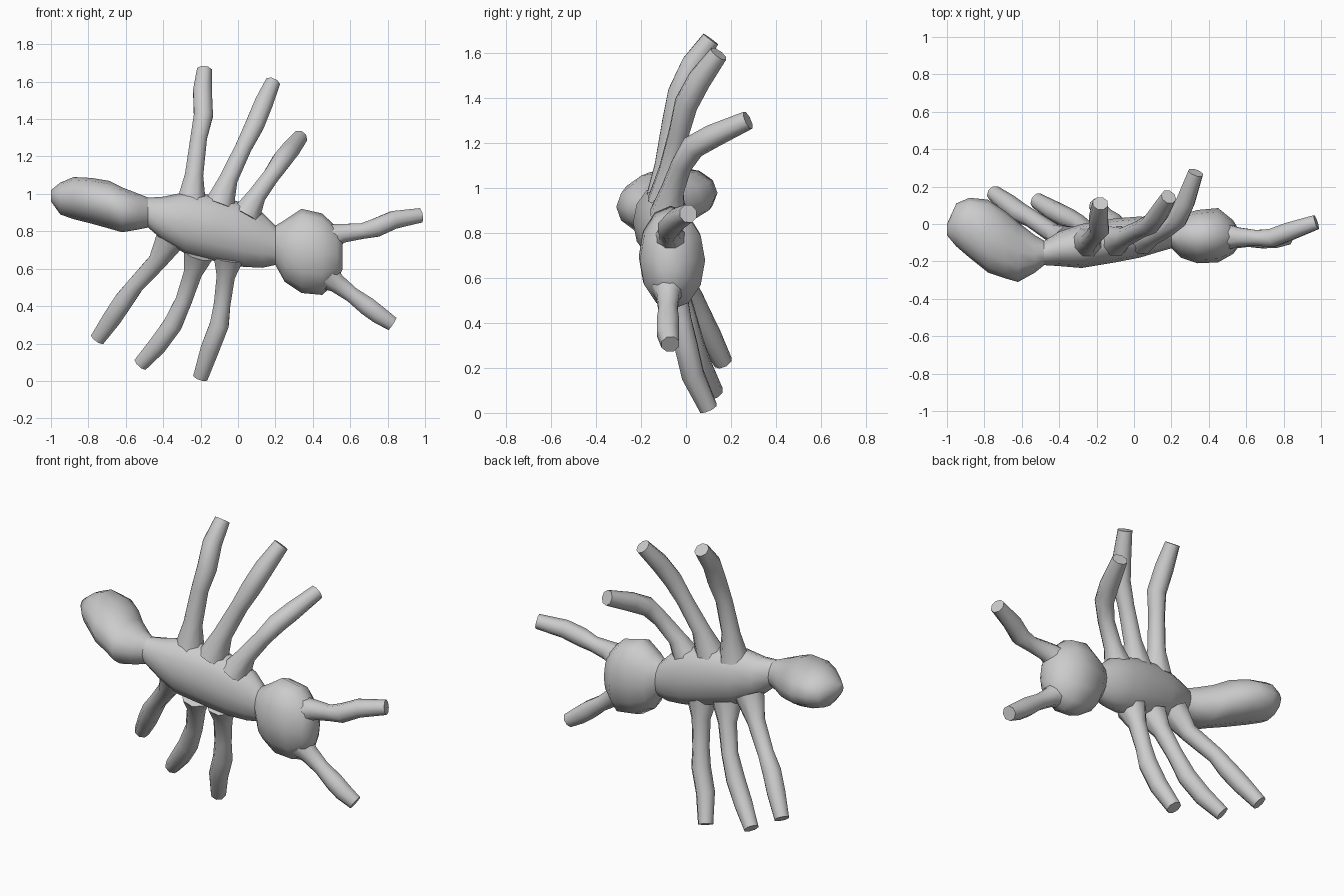
import bpy, bmesh, math
from mathutils import Vector


def loft(name, rings, cap_start=True, cap_end=True, angle=50):
    """Skin a list of equal-sided rings into one smooth object."""
    bm = bmesh.new()
    loops = [[bm.verts.new(p) for p in ring] for ring in rings]
    n = len(loops[0])
    for a, b in zip(loops, loops[1:]):
        for i in range(n):
            j = (i + 1) % n
            bm.faces.new((a[i], a[j], b[j], b[i]))
    if cap_start:
        bm.faces.new(loops[0][::-1])
    if cap_end:
        bm.faces.new(loops[-1])
    bmesh.ops.recalc_face_normals(bm, faces=bm.faces)
    me = bpy.data.meshes.new(name)
    bm.to_mesh(me)
    bm.free()
    ob = bpy.data.objects.new(name, me)
    bpy.context.collection.objects.link(ob)
    bpy.ops.object.select_all(action='DESELECT')
    ob.select_set(True)
    bpy.context.view_layer.objects.active = ob
    bpy.ops.object.shade_smooth_by_angle(angle=math.radians(angle))
    return ob


def body_rings(sections, n=12):
    """Upright ellipses from (x, y_min, y_max, z_min, z_max)."""
    out = []
    for x, y0, y1, z0, z1 in sections:
        out.append([Vector((x,
                            (y0 + y1) / 2 + (y1 - y0) / 2 * math.cos(2 * math.pi * i / n),
                            (z0 + z1) / 2 + (z1 - z0) / 2 * math.sin(2 * math.pi * i / n)))
                    for i in range(n)])
    return out


def limb(name, path, radii, n=8):
    """Tube with rings square to a path of points."""
    pts = [Vector(p) for p in path]
    rings = []
    for k, p in enumerate(pts):
        t = (pts[min(k + 1, len(pts) - 1)] - pts[max(k - 1, 0)]).normalized()
        y = Vector((0, 1, 0))
        side = (y - t * y.dot(t)).normalized()
        up = t.cross(side)
        rings.append([p + radii[k] * (side * math.cos(2 * math.pi * (i + .5) / n)
                                      + up * math.sin(2 * math.pi * (i + .5) / n))
                      for i in range(n)])
    return loft(name, rings)


# Body: three bulbs joined at narrow waists
rear_waist = (-0.48, -0.22, -0.09, 0.82, 0.98)
neck = (0.20, -0.13, 0.01, 0.62, 0.83)
abdomen = [(-1.0, -0.06, 0.00, 0.96, 1.02), (-0.95, -0.12, 0.11, 0.89, 1.06),
           (-0.88, -0.18, 0.14, 0.865, 1.09), (-0.78, -0.26, 0.13, 0.84, 1.085),
           (-0.69, -0.29, 0.07, 0.815, 1.07), (-0.62, -0.31, 0.01, 0.795, 1.035),
           (-0.53, -0.26, -0.06, 0.81, 1.0), rear_waist]
thorax = [rear_waist, (-0.40, -0.225, -0.04, 0.75, 0.985),
          (-0.28, -0.235, 0.00, 0.68, 1.01), (-0.10, -0.205, 0.03, 0.635, 0.99),
          (0.03, -0.18, 0.04, 0.61, 0.95), (0.13, -0.15, 0.03, 0.605, 0.90), neck]
head = [neck, (0.25, -0.18, 0.05, 0.53, 0.86), (0.34, -0.21, 0.075, 0.47, 0.92),
        (0.45, -0.205, 0.085, 0.46, 0.895), (0.53, -0.16, 0.02, 0.53, 0.82),
        (0.56, -0.12, -0.03, 0.60, 0.75)]
loft("abdomen", body_rings(abdomen), cap_end=False, angle=80)
loft("thorax", body_rings(thorax), cap_start=False, cap_end=False, angle=80)
loft("head", body_rings(head), cap_start=False, angle=80)

# Legs: flared hip, swollen knee, blunt foot
legs = {
    "upper_rear_leg": [(-0.25, -0.10, 0.95), (-0.235, -0.09, 1.10), (-0.21, -0.06, 1.30),
                       (-0.185, -0.03, 1.42), (-0.19, 0.03, 1.55), (-0.18, 0.11, 1.66)],
    "upper_middle_leg": [(-0.10, -0.09, 0.94), (-0.05, -0.07, 1.08), (0.03, -0.03, 1.25),
                         (0.09, 0.00, 1.37), (0.135, 0.06, 1.48), (0.185, 0.145, 1.595)],
    "upper_front_leg": [(0.04, -0.08, 0.88), (0.10, -0.06, 0.99), (0.18, -0.02, 1.10),
                        (0.235, 0.03, 1.18), (0.275, 0.12, 1.23), (0.33, 0.275, 1.30)],
    "lower_rear_leg": [(-0.36, -0.09, 0.76), (-0.43, -0.05, 0.64), (-0.55, 0.03, 0.51),
                       (-0.61, 0.06, 0.43), (-0.67, 0.105, 0.34), (-0.75, 0.165, 0.225)],
    "lower_middle_leg": [(-0.21, -0.09, 0.68), (-0.24, -0.05, 0.58), (-0.29, 0.00, 0.43),
                         (-0.35, 0.03, 0.30), (-0.43, 0.07, 0.19), (-0.52, 0.125, 0.09)],
    "lower_front_leg": [(-0.05, -0.08, 0.66), (-0.065, -0.05, 0.56), (-0.085, -0.02, 0.41),
                        (-0.10, 0.00, 0.30), (-0.15, 0.03, 0.17), (-0.20, 0.10, 0.02)],
}
for name, path in legs.items():
    limb(name, path, [0.085, 0.053, 0.048, 0.055, 0.054, 0.043])

# Antennae
antennae = {
    "upper_antenna": [(0.47, -0.07, 0.76), (0.56, -0.07, 0.79), (0.66, -0.075, 0.80),
                      (0.74, -0.075, 0.82), (0.83, -0.04, 0.86), (0.975, 0.01, 0.885)],
    "lower_antenna": [(0.46, -0.08, 0.57), (0.53, -0.08, 0.52), (0.61, -0.08, 0.46),
                      (0.69, -0.08, 0.40), (0.75, -0.08, 0.355), (0.825, -0.07, 0.305)],
}
for name, path in antennae.items():
    limb(name, path, [0.085, 0.055, 0.045, 0.054, 0.052, 0.042])
